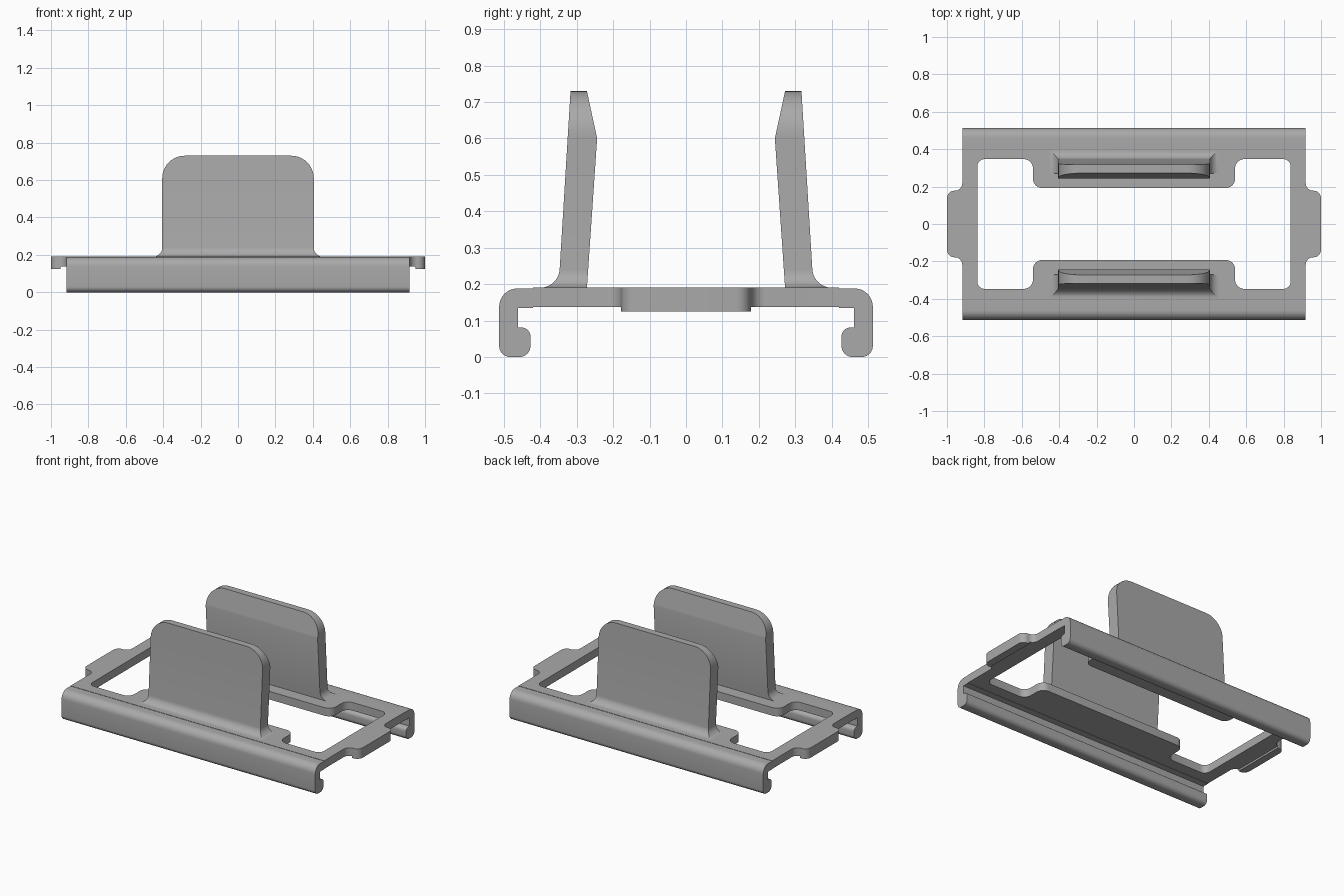
import bpy, bmesh
from math import sqrt, radians, pi, sin
from mathutils import Vector

cube = bpy.data.objects.get("Cube")
if cube:
    bpy.data.objects.remove(cube, do_unlink=True)

grey = bpy.data.materials.new("plain grey")
grey.use_nodes = True
grey.diffuse_color = (0.4, 0.4, 0.4, 1)
grey.node_tree.nodes["Principled BSDF"].inputs["Base Color"].default_value = (0.4, 0.4, 0.4, 1)

TOP, UNDER = 0.19, 0.137      # plate top and underside
SEAM = 0.42                   # where plate meets the rails


def rounded(corners, steps=8):
    """Polygon of (x, y, radius) corners with each corner rounded."""
    out = []
    for i, (x, y, r) in enumerate(corners):
        p = Vector((x, y))
        if r == 0:
            out.append(p)
            continue
        a = (Vector(corners[i - 1][:2]) - p).normalized()
        b = (Vector(corners[(i + 1) % len(corners)][:2]) - p).normalized()
        centre = p + (a + b) * r          # corners are square
        for k in range(steps + 1):
            t = pi / 2 * k / steps
            out.append(centre - b * r * sin(pi / 2 - t) - a * r * sin(t))
    return out


def finish(name, bm):
    bmesh.ops.remove_doubles(bm, verts=bm.verts, dist=1e-5)
    bmesh.ops.recalc_face_normals(bm, faces=bm.faces)
    mesh = bpy.data.meshes.new(name)
    bm.to_mesh(mesh)
    bm.free()
    mesh.materials.append(grey)
    obj = bpy.data.objects.new(name, mesh)
    bpy.context.collection.objects.link(obj)
    bpy.ops.object.select_all(action="DESELECT")
    obj.select_set(True)
    bpy.context.view_layer.objects.active = obj
    bpy.ops.object.shade_smooth_by_angle(angle=radians(30))
    return obj


def loft(name, rings):
    """Join equal rings of 3D points and cap both ends."""
    bm = bmesh.new()
    rows = [[bm.verts.new(p) for p in ring] for ring in rings]
    n = len(rows[0])
    for a, b in zip(rows, rows[1:]):
        for i in range(n):
            j = (i + 1) % n
            bm.faces.new((a[i], a[j], b[j], b[i]))
    bm.faces.new(rows[0])
    bm.faces.new(rows[-1])
    return finish(name, bm)


def four_way(quarter):
    """Repeat a quarter outline (from +x axis to +y axis) in all quadrants."""
    right = [(x, -y, r) for x, y, r in reversed(quarter)] + quarter
    return right + [(-x, -y, r) for x, y, r in right]


def plate(name, outlines, z0, z1):
    """Flat plate from an outline and its holes."""
    curve = bpy.data.curves.new(name, "CURVE")
    curve.dimensions = "2D"
    curve.fill_mode = "BOTH"
    curve.extrude = (z1 - z0) / 2
    for pts in outlines:
        spline = curve.splines.new("POLY")
        spline.points.add(len(pts) - 1)
        for sp, p in zip(spline.points, pts):
            sp.co = (p[0], p[1], 0, 1)
        spline.use_cyclic_u = True
    temp = bpy.data.objects.new(name + " outline", curve)
    bpy.context.collection.objects.link(temp)
    graph = bpy.context.evaluated_depsgraph_get()
    mesh = bpy.data.meshes.new_from_object(temp.evaluated_get(graph))
    bm = bmesh.new()
    bm.from_mesh(mesh)
    bmesh.ops.translate(bm, verts=bm.verts, vec=(0, 0, (z0 + z1) / 2))
    bpy.data.objects.remove(temp, do_unlink=True)
    bpy.data.curves.remove(curve)
    bpy.data.meshes.remove(mesh)
    return finish(name, bm)


# Base frame with end tabs and stepped opening
outer = four_way([(1, 0.178, 0.04), (0.918, 0.178, 0.04), (0.918, SEAM, 0)])
inner = four_way([(0.838, 0.347, 0.04), (0.54, 0.347, 0.05), (0.54, 0.192, 0.05)])
plate("base_frame", [rounded(outer), rounded(inner)], UNDER, TOP)

# Lips under the end tabs
for side, s in (("left", 1), ("right", -1)):
    lip = rounded([(s * 0.95, -0.178, 0), (s, -0.178, 0.04),
                   (s, 0.178, 0.04), (s * 0.95, 0.178, 0)])
    plate(side + "_tab_lip", [lip], 0.125, UNDER)

# Rails with a rounded shoulder and an inward hook
rail = rounded([(SEAM, TOP, 0), (0.513, TOP, 0.05), (0.513, 0.002, 0.03),
                (0.427, 0.002, 0.03), (0.427, 0.083, 0.025), (0.461, 0.083, 0),
                (0.461, UNDER, 0), (SEAM, UNDER, 0)])
for side, s in (("back", 1), ("front", -1)):
    loft(side + "_rail", [[(x, s * p.x, max(p.y - 0.002, 0)) for p in rail]
                          for x in (-0.918, 0.918)])

# Upright grips: fillet at the base, rounded top corners, bulged inner face
FILLET, ROUND, HEIGHT, BULGE = 0.05, 0.12, 0.73, 0.60


def section(z, s):
    flare = 0
    if z < TOP + FILLET:
        flare = FILLET - sqrt(max(0, FILLET ** 2 - (TOP + FILLET - z) ** 2))
    shrink = 0
    if z > HEIGHT - ROUND:
        shrink = ROUND - sqrt(max(0, ROUND ** 2 - (z - HEIGHT + ROUND) ** 2))
    half = 0.405 + flare - shrink
    back = 0.35 - 0.033 * (z - TOP) / (HEIGHT - TOP) + flare
    if z < BULGE:
        face = 0.272 - 0.028 * (z - TOP) / (BULGE - TOP)
    else:
        face = 0.244 + 0.028 * (z - BULGE) / (HEIGHT - BULGE)
    return [(-half, s * face, z), (half, s * face, z),
            (half, s * back, z), (-half, s * back, z)]


arc = [pi / 2 * k / 10 for k in range(11)]
levels = [TOP + FILLET * (1 - sin(pi / 2 - t)) for t in arc]
levels += [BULGE] + [HEIGHT - ROUND + ROUND * sin(t) for t in arc]
for side, s in (("back", 1), ("front", -1)):
    loft(side + "_grip", [section(z, s) for z in levels])
